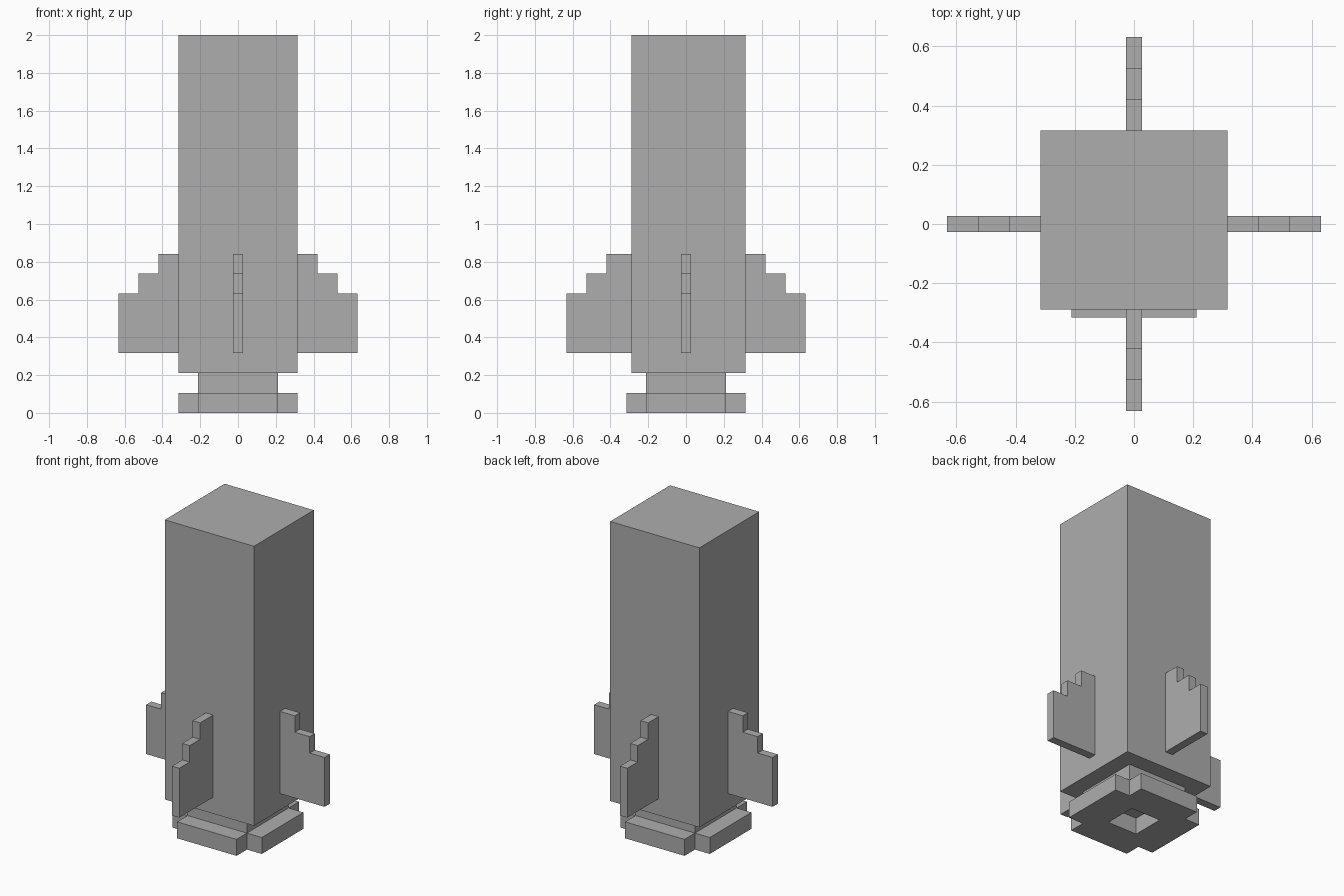
import bpy
import bmesh
from math import pi
from mathutils import Matrix

if "Cube" in bpy.data.objects:
    bpy.data.objects.remove(bpy.data.objects["Cube"])

U = 2 / 19  # one block step; everything sits on this module

grey = bpy.data.materials.new("plain grey")
grey.use_nodes = True
grey.diffuse_color = (0.42, 0.42, 0.42, 1)
grey.node_tree.nodes["Principled BSDF"].inputs["Base Color"].default_value = grey.diffuse_color


def finish(name, bm):
    bmesh.ops.recalc_face_normals(bm, faces=bm.faces)
    mesh = bpy.data.meshes.new(name)
    bm.to_mesh(mesh)
    bm.free()
    mesh.materials.append(grey)
    obj = bpy.data.objects.new(name, mesh)
    bpy.context.collection.objects.link(obj)
    return obj


def extrude(bm, faces, vec):
    new = bmesh.ops.extrude_face_region(bm, geom=faces, use_keep_orig=True)["geom"]
    bmesh.ops.translate(bm, vec=vec, verts=[g for g in new if isinstance(g, bmesh.types.BMVert)])


def box(name, low, high):
    bm = bmesh.new()
    bmesh.ops.create_cube(bm, size=1)
    for v in bm.verts:
        v.co = [(lo if c < 0 else hi) * U for c, lo, hi in zip(v.co, low, high)]
    return finish(name, bm)


# Tall body, slightly shallower at the front, and the neck under it
FRONT = -2.75
box("body", (-3, FRONT, 2), (3, 3, 19))
box("neck", (-2, -2, 1), (2, 2, 2))

# Nozzle plate: square with notched corners and a square central hole
bm = bmesh.new()
bmesh.ops.create_grid(bm, x_segments=6, y_segments=6, size=3 * U)
cut = []
for f in bm.faces:
    x, y = (abs(c) / U for c in f.calc_center_median().xy)
    if max(x, y) < 1 or min(x, y) > 2:
        cut.append(f)
bmesh.ops.delete(bm, geom=cut, context='FACES')
extrude(bm, bm.faces[:], (0, 0, U))
finish("nozzle_plate", bm)


# Stepped fins on all four sides
def fin(name, turn, root):
    profile = [(root, 3), (6, 3), (6, 6), (5, 6), (5, 7), (4, 7), (4, 8), (root, 8)]
    bm = bmesh.new()
    face = bm.faces.new([bm.verts.new((r * U, -U / 4, z * U)) for r, z in profile])
    extrude(bm, [face], (0, U / 2, 0))
    bm.transform(Matrix.Rotation(turn * pi / 2, 4, 'Z'))
    finish(name, bm)


for turn, side in enumerate(("left", "back", "right", "front")):
    fin(side + "_fin", turn, -FRONT if side == "front" else 3)
